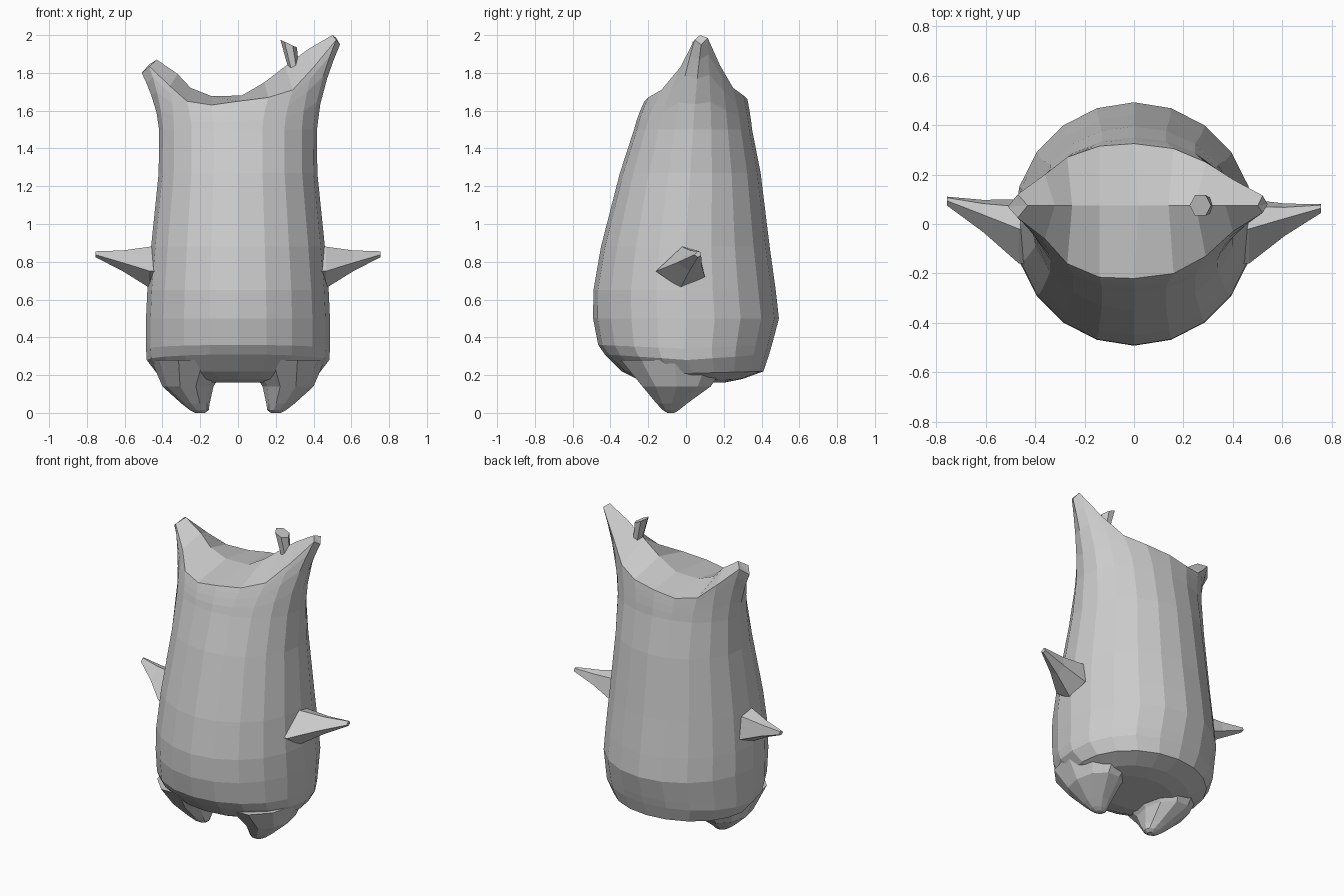
import bpy, bmesh
from math import sin, cos, pi
from mathutils import Vector

if "Cube" in bpy.data.objects:
    bpy.data.objects.remove(bpy.data.objects["Cube"])

N = 20  # sides of the body


def make(name, bm):
    bmesh.ops.recalc_face_normals(bm, faces=bm.faces)
    me = bpy.data.meshes.new(name)
    bm.to_mesh(me)
    bm.free()
    ob = bpy.data.objects.new(name, me)
    bpy.context.collection.objects.link(ob)
    return ob


def loft(bm, rings, cap_start=True, cap_end=True):
    loops = [[bm.verts.new(p) for p in r] for r in rings]
    for a, b in zip(loops, loops[1:]):
        n = len(a)
        for i in range(n):
            j = (i + 1) % n
            bm.faces.new((a[i], a[j], b[j], b[i]))
    if cap_start:
        bm.faces.new(loops[0])
    if cap_end:
        bm.faces.new(loops[-1])
    return loops


def body_ring(z, half, front, back, lift=0.0):
    cy, ry = (front + back) / 2, (back - front) / 2
    pts = []
    for i in range(N):
        a = -2 * pi * i / N
        pts.append(Vector((half * cos(a), cy + ry * sin(a), z + lift * abs(sin(a)))))
    return pts


# Body: z, half width, front y, back y, extra height at front and back
profile = [(0.16, 0.24, -0.16, 0.20, 0), (0.17, 0.33, -0.26, 0.30, 0.01),
           (0.21, 0.43, -0.34, 0.41, 0.01), (0.28, 0.483, -0.43, 0.44, 0.03),
           (0.34, 0.487, -0.465, 0.455, 0.02), (0.50, 0.487, -0.492, 0.492, 0),
           (0.65, 0.48, -0.49, 0.475, 0), (0.88, 0.46, -0.45, 0.443, 0),
           (1.27, 0.42, -0.35, 0.395, 0), (1.50, 0.418, -0.275, 0.35, 0)]
rings = [body_ring(*p) for p in profile]

# Rim running from the right ear tip to the left: x, front y, back y, z, ridge x, ridge z
rim = [(0.54, 0.08, 0.08, 1.95, 0.54, 1.95), (0.52, 0.045, 0.115, 1.975, 0.50, 2.00),
       (0.40, -0.03, 0.18, 1.83, 0.37, 1.925), (0.29, -0.13, 0.25, 1.71, 0.25, 1.835),
       (0.16, -0.20, 0.305, 1.67, 0.14, 1.75), (0.00, -0.22, 0.325, 1.65, 0.02, 1.68),
       (-0.14, -0.215, 0.315, 1.63, -0.14, 1.677), (-0.27, -0.16, 0.27, 1.65, -0.25, 1.72),
       (-0.36, -0.06, 0.20, 1.73, -0.32, 1.795), (-0.47, 0.025, 0.12, 1.835, -0.43, 1.87),
       (-0.51, 0.07, 0.07, 1.80, -0.51, 1.80)]
H = N // 2
front = [Vector((r[0], r[1], r[3])) for r in rim]
back = [Vector((r[0], r[2], r[3] + 0.01 * (0 < k < H))) for k, r in enumerate(rim)]
rim_ring = front + back[H - 1:0:-1]
top = rings[-1]
for t in (0.3, 0.6, 0.82):
    s = t ** 1.6
    rings.append([Vector((p.x + (q.x - p.x) * s, p.y + (q.y - p.y) * (0.5 * s + 0.5 * t),
                          p.z + (q.z - p.z) * t)) for p, q in zip(top, rim_ring)])
rings.append(rim_ring)

bm = bmesh.new()
last = loft(bm, rings, cap_end=False)[-1]
# Saddle between the ears
mid = [last[0]] + [bm.verts.new((r[4], 0.075, r[5])) for r in rim[1:-1]] + [last[H]]
for j in range(H):
    for side in (1, -1):
        quad = [last[side * j], last[side * (j + 1)], mid[j + 1], mid[j]]
        bm.faces.new(list(dict.fromkeys(quad)))
make("body", bm)


def ellipse(cx, cy, z, rx, ry, n=10):
    return [(cx + rx * cos(2 * pi * i / n), cy + ry * sin(2 * pi * i / n), z) for i in range(n)]


for s, side in ((1, "right"), (-1, "left")):
    # Stubby pointed feet
    bm = bmesh.new()
    loft(bm, [ellipse(s * 0.25, -0.06, 0.28, 0.21, 0.30), ellipse(s * 0.265, -0.05, 0.14, 0.135, 0.19),
              ellipse(s * 0.225, -0.075, 0.05, 0.075, 0.085),
              ellipse(s * 0.205, -0.08, 0.015, 0.05, 0.045), ellipse(s * 0.2, -0.08, 0.0, 0.025, 0.02)])
    make(side + "_foot", bm)

    # Spiky arms: outline of the base in y, z shrinking to a small tip
    base = [(-0.16, 0.75), (-0.02, 0.88), (0.07, 0.855), (0.10, 0.72), (-0.03, 0.66)]
    ty = 0.065 if s > 0 else 0.095
    bm = bmesh.new()
    sections = []
    for x, k, m in ((0.40, 1.0, 0.0), (0.465, 1.0, 0.0), (0.61, 0.5, 0.5), (0.755, 0.14, 1.0)):
        cy, cz = -0.01 + (ty + 0.01) * m, 0.77 + 0.07 * m
        sections.append([(s * x, cy + (y + 0.01) * k, cz + (z - 0.77) * k) for y, z in base])
    loft(bm, sections)
    make(side + "_arm", bm)

# Small peg on the taller ear
bm = bmesh.new()
bottom, tip = Vector((0.295, 0.075, 1.82)), Vector((0.268, 0.075, 1.955))
u, v = Vector((0.85, 0, -0.4)).normalized(), Vector((0, 1, 0))
loft(bm, [[c + (u * cos(i * pi / 3) + v * sin(i * pi / 3)) * r for i in range(6)]
          for c, r in ((bottom, 0.035), (tip, 0.048))])
make("ear_peg", bm)
